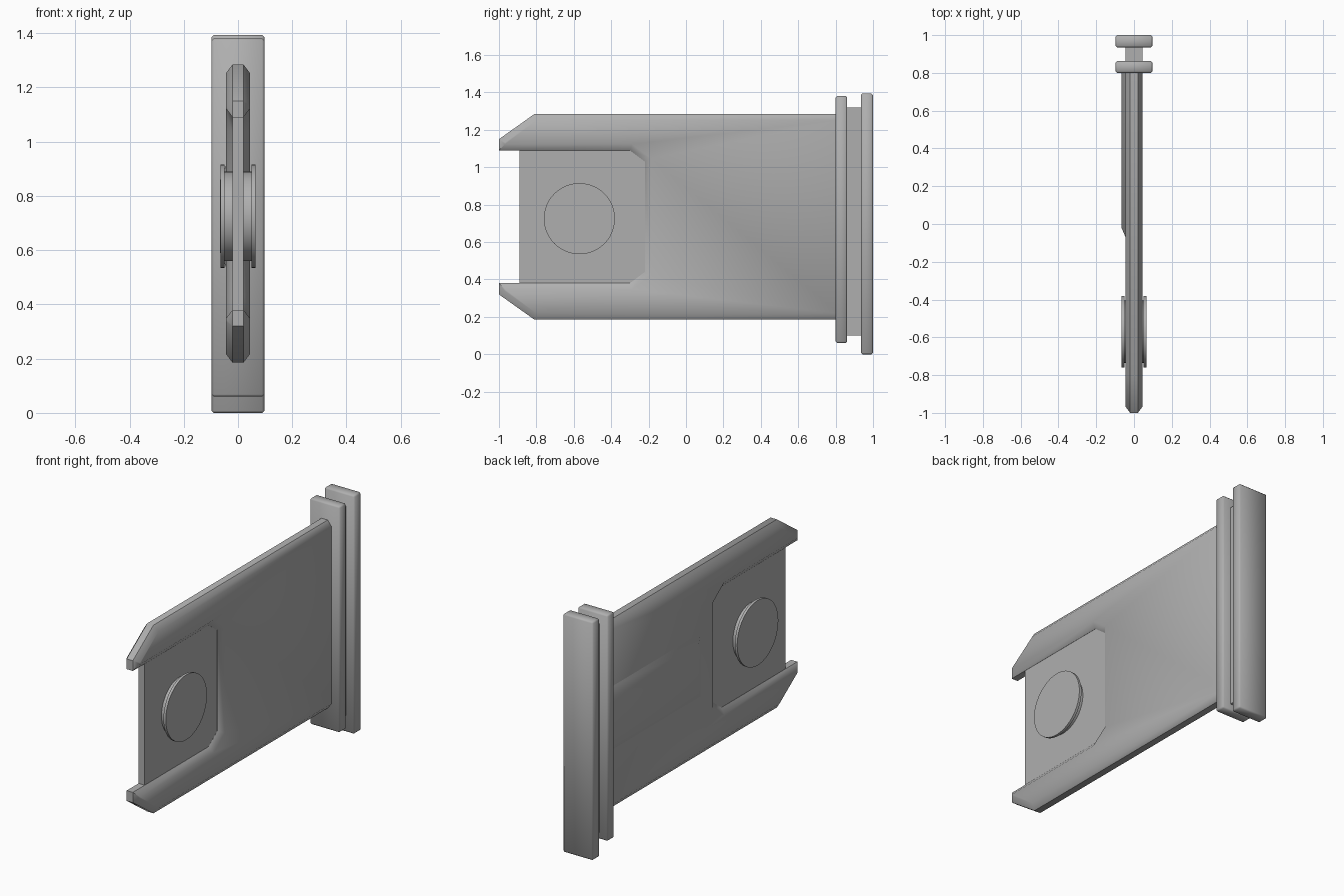
import bpy, bmesh, math
from mathutils import Vector

if "Cube" in bpy.data.objects:
    bpy.data.objects.remove(bpy.data.objects["Cube"])

# Mid grey finish shared by every part
grey = bpy.data.materials.new("grey_finish")
grey.diffuse_color = (0.43, 0.43, 0.43, 1)
grey.use_nodes = True
grey.node_tree.nodes["Principled BSDF"].inputs["Base Color"].default_value = grey.diffuse_color


def finish(name, bm, angle=None):
    bmesh.ops.recalc_face_normals(bm, faces=bm.faces)
    me = bpy.data.meshes.new(name)
    bm.to_mesh(me)
    bm.free()
    me.materials.append(grey)
    ob = bpy.data.objects.new(name, me)
    bpy.context.collection.objects.link(ob)
    if angle:
        bpy.context.view_layer.objects.active = ob
        bpy.ops.object.select_all(action='DESELECT')
        ob.select_set(True)
        bpy.ops.object.shade_smooth_by_angle(angle=math.radians(angle))
    return ob


def box(name, x, y, z, bevel=0):
    bm = bmesh.new()
    bmesh.ops.create_cube(bm, size=1)
    for v in bm.verts:
        v.co = (v.co.x * 2 * x, (y[0] + y[1]) / 2 + v.co.y * (y[1] - y[0]),
                (z[0] + z[1]) / 2 + v.co.z * (z[1] - z[0]))
    if bevel:
        bmesh.ops.bevel(bm, geom=bm.edges[:], offset=bevel, segments=1, affect='EDGES')
    return finish(name, bm, 50 if bevel else None)


def inset(pts, d):
    """Mitred inward offset of a counter-clockwise outline."""
    out = []
    for i, p in enumerate(pts):
        a = (p - pts[i - 1]).normalized()
        b = (pts[(i + 1) % len(pts)] - p).normalized()
        na, nb = Vector((-a.y, a.x)), Vector((-b.y, b.x))
        out.append(p + (na + nb) * d / (1 + na.dot(nb)))
    return out


def loft(name, rings, angle):
    """Closed solid through (x, outline in y/z) rings."""
    bm = bmesh.new()
    vs = [[bm.verts.new((x, p[0], p[1])) for p in pts] for x, pts in rings]
    n = len(vs[0])
    for a, b in zip(vs, vs[1:]):
        for i in range(n):
            j = (i + 1) % n
            bm.faces.new((a[i], a[j], b[j], b[i]))
    caps = [bm.faces.new(vs[0]), bm.faces.new(vs[-1])]
    bm.normal_update()
    bmesh.ops.triangulate(bm, faces=caps)
    return finish(name, bm, angle)


# Main plate: forked outline with bevelled rims, mirrored about mid height
MID = 0.735
lower = [(-0.22, 0.44), (-0.30, 0.38), (-1.0, 0.38), (-1.0, 0.32), (-0.81, 0.185), (0.85, 0.185)]
upper = [(y, 2 * MID - z) for y, z in reversed(lower)]
outer = [Vector(p) for p in lower + upper]
inner = inset(outer, 0.033)
loft("main_plate", [(-0.045, inner), (-0.02, outer), (0.02, outer), (0.045, inner)], 40)

# Thin panel filling the fork
box("recessed_panel", 0.0195, (-0.89, -0.15), (0.35, 1.12))


# Round buttons on both sides: narrow hub and wider cap
def disc(name, r, x0, x1):
    ring = [(-0.57 + r * math.cos(k * math.tau / 48), 0.725 + r * math.sin(k * math.tau / 48))
            for k in range(48)]
    loft(name, [(x0, ring), (x1, ring)], 30)


for s, side in ((1, "right"), (-1, "left")):
    disc(side + "_hub", 0.165, s * 0.01, s * 0.052)
    disc(side + "_cap", 0.19, s * 0.05, s * 0.065)

# Shallow raised pad on the left face
base = [(-0.07, 0.54), (0.83, 0.54), (0.83, 0.91), (-0.07, 0.91)]
top = [(-0.02, 0.59), (0.83, 0.59), (0.83, 0.86), (-0.02, 0.86)]
loft("left_raised_pad", [(-0.04, base), (-0.045, base), (-0.066, top)], 40)

# Rear double flange with spacer
box("inner_flange", 0.097, (0.80, 0.862), (0.06, 1.381), 0.008)
box("flange_spacer", 0.045, (0.85, 0.945), (0.10, 1.32))
box("outer_flange", 0.097, (0.935, 1.0), (0.0, 1.394), 0.008)
